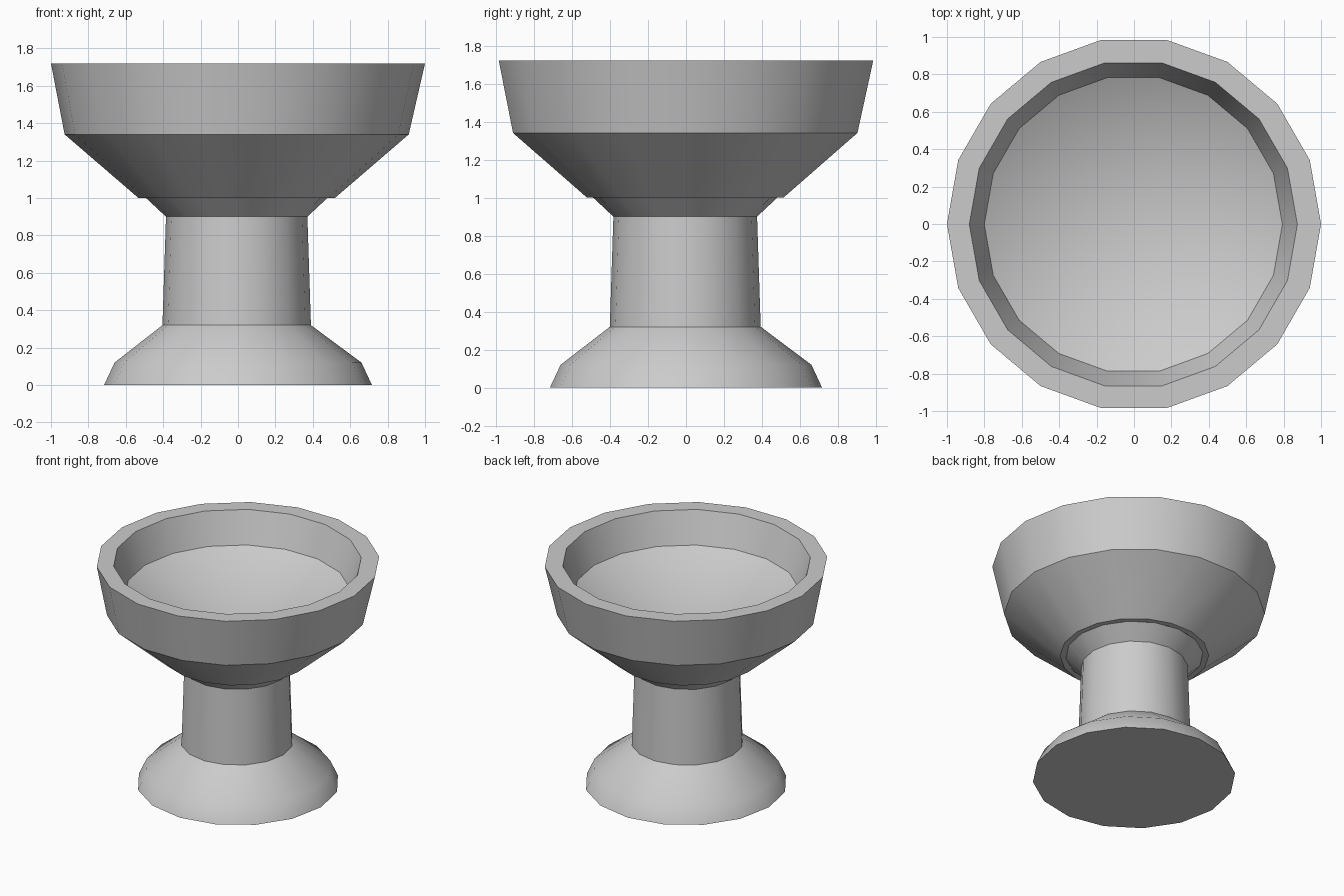
import bpy, bmesh, math

if "Cube" in bpy.data.objects:
    bpy.data.objects.remove(bpy.data.objects["Cube"])


def lathe(name, profile, sides, offset=(0, 0)):
    """Revolve (radius, z, centre shift) points; radius 0 makes a pole, open ends stay open."""
    bm = bmesh.new()
    rings = []
    for r, z, shift in profile:
        cx, cy = offset[0] * shift, offset[1] * shift
        if r == 0:
            rings.append([bm.verts.new((cx, cy, z))])
            continue
        rings.append([bm.verts.new((cx + r * math.cos(math.tau * i / sides),
                                    cy + r * math.sin(math.tau * i / sides), z))
                      for i in range(sides)])
    for a, b in zip(rings, rings[1:]):
        for i in range(sides):
            j = (i + 1) % sides
            if len(b) == 1:
                bm.faces.new((a[i], a[j], b[0]))
            else:
                bm.faces.new((a[i], a[j], b[j], b[i]))
    if name == "foot":
        bm.faces.new(rings[0][::-1])  # flat underside
    mesh = bpy.data.meshes.new(name)
    bm.to_mesh(mesh)
    bm.free()
    obj = bpy.data.objects.new(name, mesh)
    bpy.context.collection.objects.link(obj)
    bpy.ops.object.select_all(action='DESELECT')
    obj.select_set(True)
    bpy.context.view_layer.objects.active = obj
    bpy.ops.object.shade_smooth_by_angle(angle=math.radians(30))
    return obj


SHIFT = (-0.007, -0.004)  # the middle sits slightly off centre

# Flared foot
lathe("foot", [(0.716, 0, 0), (0.66, 0.12, 0), (0.397, 0.32, 1)], 16, SHIFT)

# Tapered stem with a collar under the bowl
lathe("stem", [(0.397, 0.32, 1), (0.378, 0.90, 1), (0.485, 1.0, 1)], 16, SHIFT)

# Bowl: underside step, outer cone, outer wall, rim, inner wall, sloping floor
lathe("bowl", [(0.48, 1.0, 1), (0.525, 1.0, 1), (0.92, 1.34, 1), (1.0, 1.72, 0),
               (0.877, 1.72, 0.5), (0.797, 1.48, 0.5), (0, 1.06, 0.5)], 18, SHIFT)
